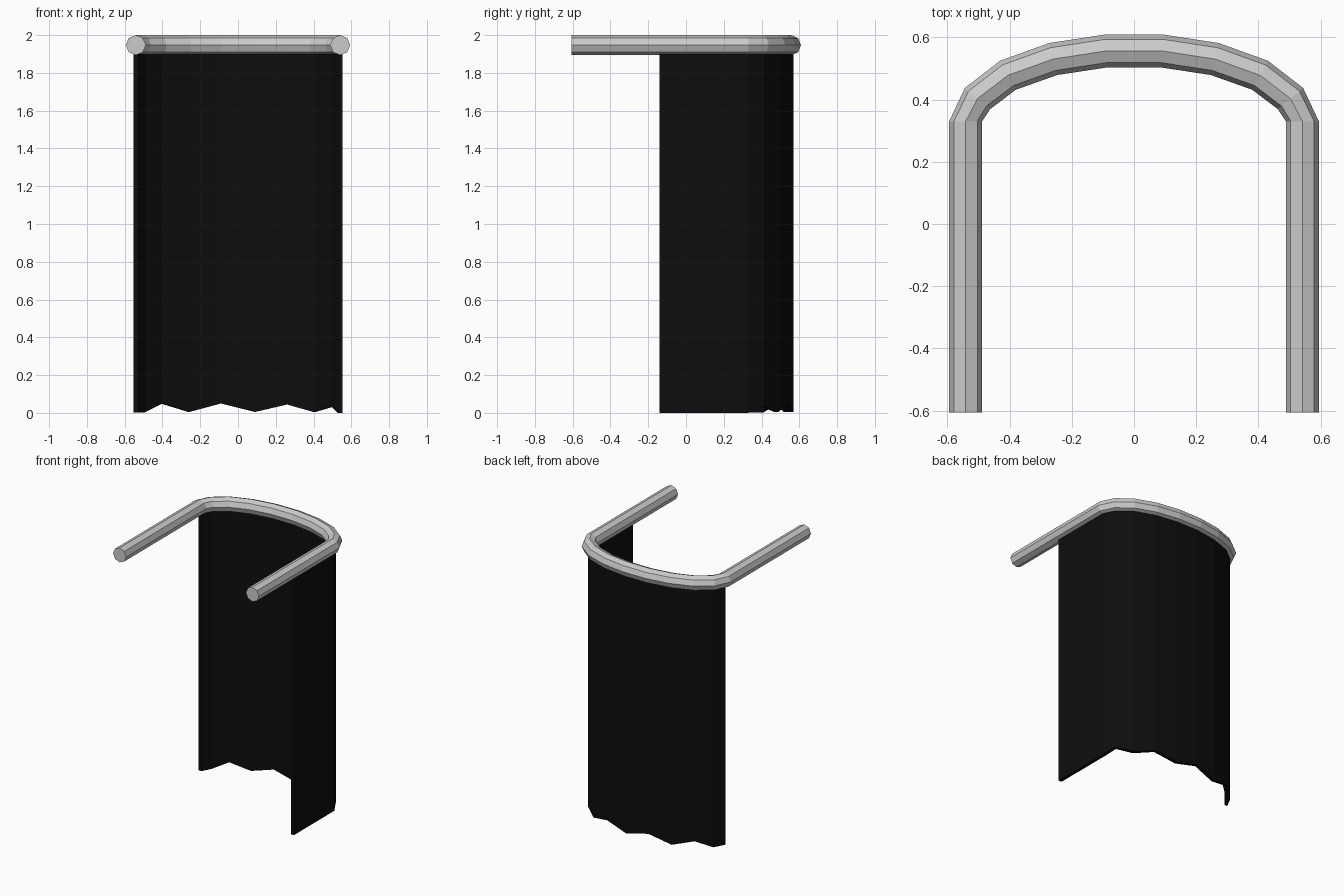
import bpy, bmesh, math
from mathutils import Vector

if "Cube" in bpy.data.objects:
    bpy.data.objects.remove(bpy.data.objects["Cube"])

R, RAIL_Z, HALF = 0.053, 1.947, 0.0125

# Bend of the rail: left half, mirrored for the right
left = [(-0.541, 0.33), (-0.503, 0.403), (-0.405, 0.478), (-0.26, 0.53), (-0.09, 0.556)]
bend = [Vector(p) for p in left] + [Vector((-x, y)) for x, y in reversed(left)]


def outward(i):
    """Outward direction at a bend point; the bend ends run straight along y."""
    if i <= 0:
        return Vector((-1, 0))
    if i >= len(bend) - 1:
        return Vector((1, 0))
    d = (bend[i + 1] - bend[i]).normalized() + (bend[i] - bend[i - 1]).normalized()
    return Vector((-d.y, d.x)).normalized()


def sweep(name, stations):
    """Each station: (point, outward direction, [(offset, z), ...])."""
    bm = bmesh.new()
    rings = [[bm.verts.new((p.x + n.x * o, p.y + n.y * o, z)) for o, z in sec]
             for p, n, sec in stations]
    for a, b in zip(rings, rings[1:]):
        for k in range(len(a)):
            j = (k + 1) % len(a)
            bm.faces.new((a[k], a[j], b[j], b[k]))
    bm.faces.new(rings[0])
    bm.faces.new(rings[-1])
    bmesh.ops.recalc_face_normals(bm, faces=bm.faces[:])
    mesh = bpy.data.meshes.new(name)
    bm.to_mesh(mesh)
    bm.free()
    obj = bpy.data.objects.new(name, mesh)
    bpy.context.collection.objects.link(obj)
    return obj


normals = [outward(i) for i in range(len(bend))]

# Curtain rail: octagonal tube around the bend with two straight arms
octagon = [(R * math.cos(k * math.pi / 4), RAIL_Z + R * math.sin(k * math.pi / 4))
           for k in range(8)]
path = [Vector((-0.541, -0.605))] + bend + [Vector((0.541, -0.605))]
dirs = [normals[0]] + normals + [normals[-1]]
sweep("curtain_rail", [(p, n, octagon) for p, n in zip(path, dirs)])

# Curtain: thin sheet with a zigzag hem, drawn further along the right arm
hem = [0.003, 0.003, 0.05, 0.005, 0.05, 0.005, 0.045, 0.005, 0.035, 0.0, 0.0]
path = bend + [Vector((0.541, -0.14))]
dirs = normals + [normals[-1]]
curtain = sweep("curtain", [
    (p, n, [(-HALF, z), (HALF, z), (HALF, RAIL_Z), (-HALF, RAIL_Z)])
    for p, n, z in zip(path, dirs, hem)])
black = bpy.data.materials.new("black_cloth")
black.diffuse_color = (0.004, 0.004, 0.004, 1)
black.use_nodes = True
black.node_tree.nodes["Principled BSDF"].inputs["Base Color"].default_value = black.diffuse_color
curtain.data.materials.append(black)
